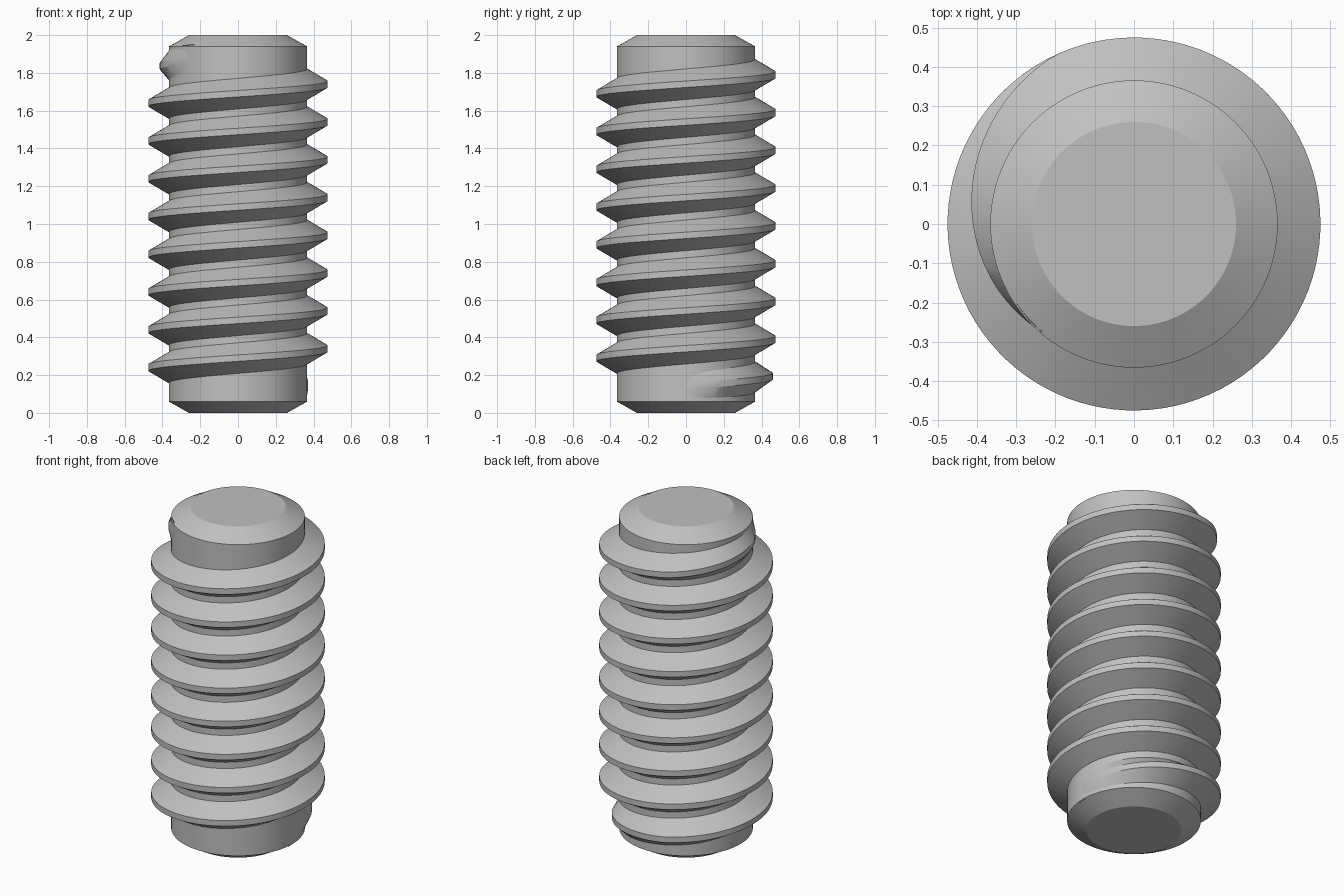
import bpy
import bmesh
from math import cos, sin, tau, radians

cube = bpy.data.objects.get("Cube")
if cube:
    bpy.data.objects.remove(cube, do_unlink=True)

ROOT, CREST, PITCH = 0.366, 0.475, 0.2
HEIGHT, CHAMFER, END_RADIUS = 2.0, 0.06, 0.26
STEPS = 96  # segments per turn

steel = bpy.data.materials.new("grey steel")
steel.use_nodes = True
grey = (0.53, 0.53, 0.53, 1)
steel.diffuse_color = grey
steel.node_tree.nodes["Principled BSDF"].inputs["Base Color"].default_value = grey


def finish(bm, name):
    """Turn a bmesh into a smooth shaded steel object."""
    bmesh.ops.recalc_face_normals(bm, faces=bm.faces)
    mesh = bpy.data.meshes.new(name)
    bm.to_mesh(mesh)
    bm.free()
    mesh.materials.append(steel)
    obj = bpy.data.objects.new(name, mesh)
    bpy.context.collection.objects.link(obj)
    bpy.ops.object.select_all(action="DESELECT")
    obj.select_set(True)
    bpy.context.view_layer.objects.active = obj
    bpy.ops.object.shade_smooth_by_angle(angle=radians(25))


def ring(bm, radius, z):
    return [bm.verts.new((radius * cos(tau * i / STEPS), radius * sin(tau * i / STEPS), z))
            for i in range(STEPS)]


def bridge(bm, a, b):
    n = len(a)
    for i in range(n):
        j = (i + 1) % n
        bm.faces.new((a[i], a[j], b[j], b[i]))


# Cylindrical core with chamfered ends
bm = bmesh.new()
profile = [(END_RADIUS, 0), (ROOT, CHAMFER), (ROOT, HEIGHT - CHAMFER), (END_RADIUS, HEIGHT)]
rings = [ring(bm, r, z) for r, z in profile]
for lower, upper in zip(rings, rings[1:]):
    bridge(bm, lower, upper)
bm.faces.new(rings[0])
bm.faces.new(rings[-1])
finish(bm, "core")

# Right-handed helical thread that fades into the core at both ends
bm = bmesh.new()
start, end, fade = radians(-6), 8 * tau + radians(230), radians(115)
base = ROOT - 0.005
half_base, half_crest = 0.084, 0.017
count = round((end - start) / tau * STEPS)
sections = []
for i in range(count + 1):
    angle = start + (end - start) * i / count
    grow = min(1, (angle - start) / fade, (end - angle) / fade)
    tip = base + (CREST - base) * grow
    middle = 0.14 + PITCH * angle / tau
    section = [(base, -half_base), (tip, -half_crest), (tip, half_crest), (base, half_base)]
    sections.append([bm.verts.new((r * cos(angle), r * sin(angle), middle + dz))
                     for r, dz in section])
for a, b in zip(sections, sections[1:]):
    bridge(bm, a, b)
finish(bm, "thread")
